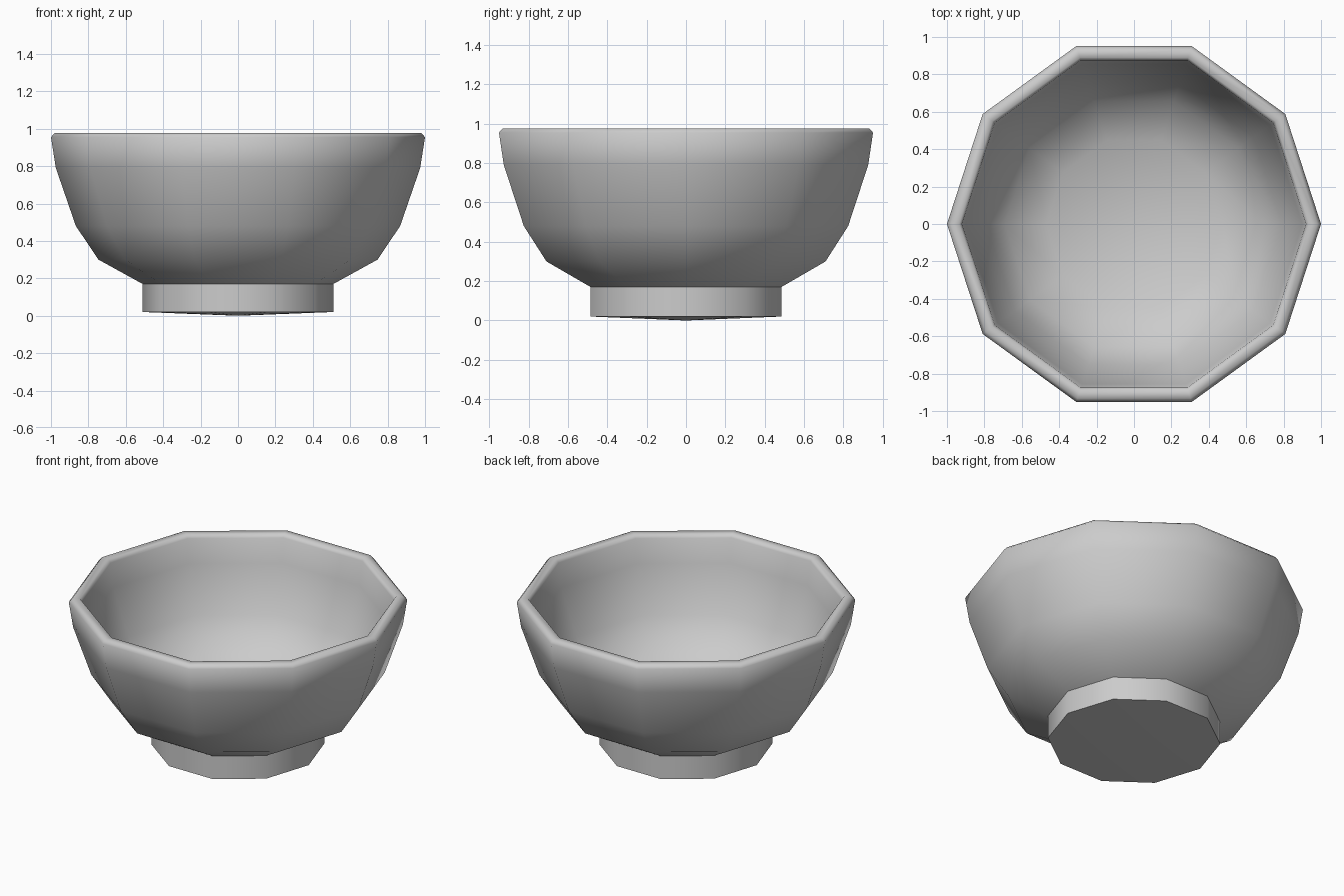
import bpy, bmesh
from math import cos, sin, pi, radians

if "Cube" in bpy.data.objects:
    bpy.data.objects.remove(bpy.data.objects["Cube"])

SIDES = 10


def revolve(name, profile):
    """Turn a (radius, z) profile into a ten-sided surface of revolution."""
    bm = bmesh.new()
    rings = []
    for r, z in profile:
        if r == 0:
            rings.append([bm.verts.new((0, 0, z))] * SIDES)
        else:
            rings.append([bm.verts.new((r * cos(2 * pi * i / SIDES),
                                        r * sin(2 * pi * i / SIDES), z))
                          for i in range(SIDES)])
    for low, high in zip(rings, rings[1:]):
        for i in range(SIDES):
            j = (i + 1) % SIDES
            corners = [low[i], low[j], high[j], high[i]]
            bm.faces.new(list(dict.fromkeys(corners)))
    mesh = bpy.data.meshes.new(name)
    bm.to_mesh(mesh)
    bm.free()
    obj = bpy.data.objects.new(name, mesh)
    bpy.context.collection.objects.link(obj)
    bpy.ops.object.select_all(action='DESELECT')
    obj.select_set(True)
    bpy.context.view_layer.objects.active = obj
    bpy.ops.object.shade_smooth_by_angle(angle=radians(60))
    return obj


# Foot ring with a very slightly pointed underside
revolve("foot", [(0, 0.01), (0.51, 0.03), (0.51, 0.18)])

# Bowl: outer wall, bevelled rim, inner wall and floor
revolve("bowl", [
    (0.51, 0.18), (0.746, 0.31), (0.867, 0.49), (0.974, 0.80),
    (1.0, 0.965), (0.98, 0.987),
    (0.935, 0.987), (0.92, 0.965),
    (0.90, 0.81), (0.79, 0.52), (0.69, 0.37), (0.47, 0.25), (0, 0.23),
])

# Stand the model on z = 0
for obj in bpy.context.collection.objects:
    obj.location.z = -0.01
